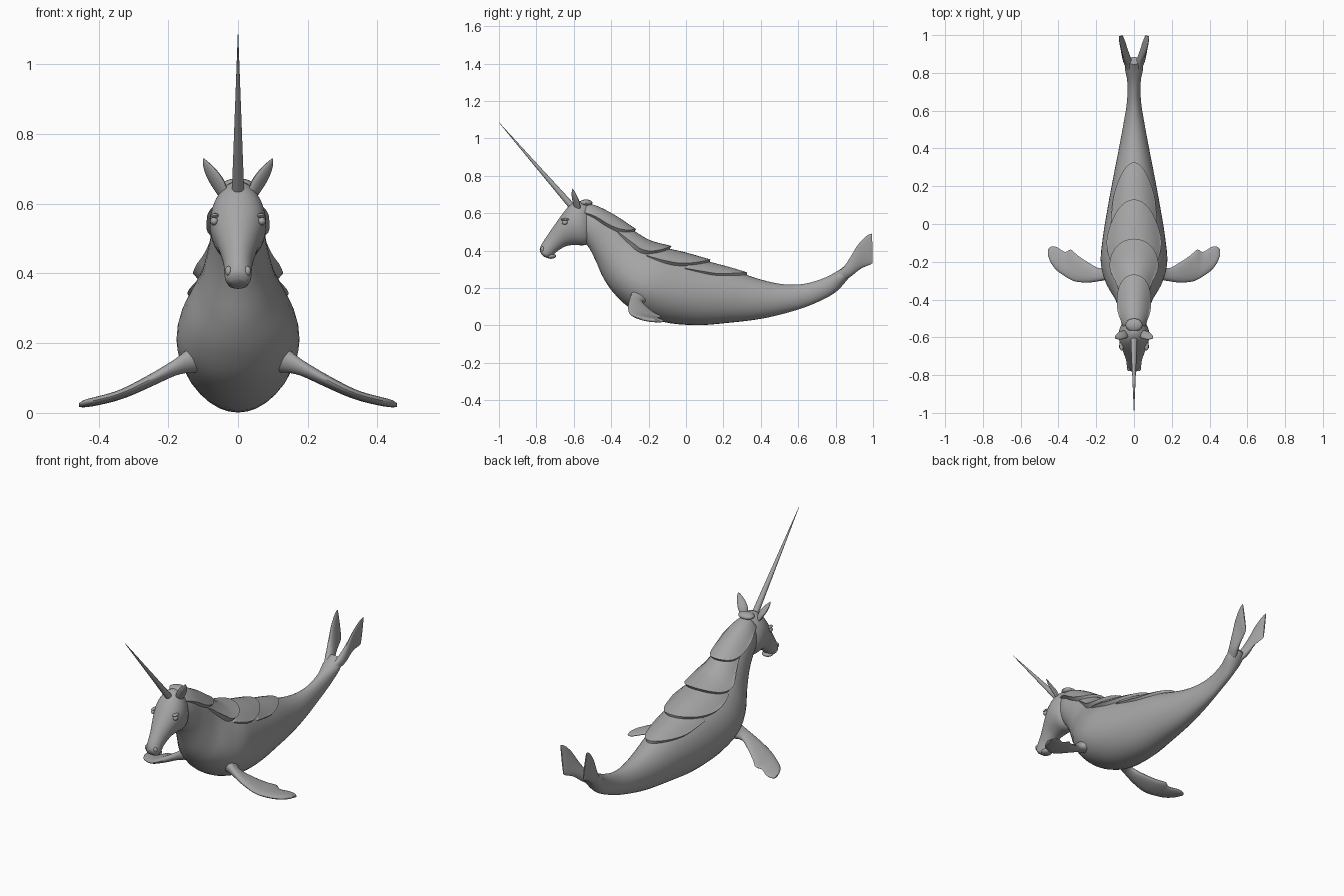
import bpy, bmesh, math
from mathutils import Vector

if "Cube" in bpy.data.objects:
    bpy.data.objects.remove(bpy.data.objects["Cube"])

grey = bpy.data.materials.new("slate grey")
grey.diffuse_color = (0.38, 0.38, 0.38, 1)
grey.use_nodes = True
grey.node_tree.nodes["Principled BSDF"].inputs["Base Color"].default_value = grey.diffuse_color
X, Z = Vector((1, 0, 0)), Vector((0, 0, 1))


def finish(name, bm, angle=40, recalc=True):
    """Turn a bmesh into a smooth shaded object."""
    if recalc:
        bmesh.ops.recalc_face_normals(bm, faces=bm.faces)
    me = bpy.data.meshes.new(name)
    bm.to_mesh(me)
    bm.free()
    me.materials.append(grey)
    ob = bpy.data.objects.new(name, me)
    bpy.context.collection.objects.link(ob)
    bpy.ops.object.select_all(action='DESELECT')
    ob.select_set(True)
    bpy.context.view_layer.objects.active = ob
    bpy.ops.object.shade_smooth_by_angle(angle=math.radians(angle))
    return ob


def blend(rows, s):
    """Catmull-Rom interpolation between section rows."""
    s = min(max(s, 0), len(rows) - 1)
    i = min(int(s), len(rows) - 2)
    t = s - i
    p = [rows[min(max(i + k, 0), len(rows) - 1)] for k in (-1, 0, 1, 2)]
    return [b + 0.5 * t * (c - a + t * (2 * a - 5 * b + 4 * c - d + t * (3 * (b - c) + d - a)))
            for a, b, c, d in zip(*p)]


def surface(rows, s, a, axis=X):
    """Point on an egg-shaped section, and the middle of that section."""
    r = blend(rows, s)
    top, bot, w, f = Vector(r[0:3]), Vector(r[3:6]), r[6], r[7]
    c = math.cos(a)
    h = f + (1 - f) * c if c > 0 else f + f * c
    return bot.lerp(top, h) + axis * (w * math.sin(a)), bot.lerp(top, f)


def loft(name, rows, axis=X, steps=4, sides=32):
    bm = bmesh.new()
    n = (len(rows) - 1) * steps
    rings = [[bm.verts.new(surface(rows, i / steps, math.tau * k / sides, axis)[0])
              for k in range(sides)] for i in range(n + 1)]
    for r0, r1 in zip(rings, rings[1:]):
        for k in range(sides):
            j = (k + 1) % sides
            bm.faces.new((r0[k], r0[j], r1[j], r1[k]))
    bm.faces.new(rings[0])
    bm.faces.new(rings[-1])
    return finish(name, bm)


def central(data):
    """Sections on the middle plane: top y z, bottom y z, half width, widest height."""
    return [(0, ty, tz, 0, by, bz, w, f) for ty, tz, by, bz, w, f in data]


# Body from neck to tail
body = central([
    (-.56, .655, -.60, .48, .05, .5), (-.48, .63, -.53, .43, .072, .5),
    (-.38, .57, -.485, .35, .085, .5), (-.28, .495, -.44, .25, .11, .45),
    (-.20, .44, -.375, .16, .15, .42), (-.10, .405, -.28, .08, .176, .42),
    (0, .375, -.13, .02, .165, .45), (.12, .335, .05, .001, .14, .48),
    (.25, .295, .22, .013, .112, .5), (.40, .245, .40, .035, .08, .5),
    (.52, .22, .55, .07, .055, .5), (.63, .222, .67, .11, .037, .5),
    (.73, .25, .79, .17, .036, .5), (.80, .285, .855, .235, .048, .5),
    (.845, .315, .885, .275, .03, .5)])
loft("body", body)

# Horse-like head
head = central([
    (-.53, .655, -.50, .48, .05, .5), (-.575, .665, -.52, .44, .073, .5),
    (-.615, .648, -.55, .428, .081, .52), (-.65, .61, -.60, .43, .076, .55),
    (-.69, .555, -.645, .422, .06, .55), (-.735, .49, -.69, .395, .044, .5),
    (-.770, .437, -.712, .372, .039, .5), (-.782, .405, -.735, .36, .036, .5),
    (-.775, .382, -.757, .366, .02, .5)])
loft("head", head)


def blob(name, loc, size):
    bm = bmesh.new()
    bmesh.ops.create_uvsphere(bm, u_segments=16, v_segments=10, radius=1)
    for v in bm.verts:
        v.co = Vector(loc) + Vector(a * b for a, b in zip(v.co, size))
    return finish(name, bm)


blob("lower_lip", (0, -.722, .37), (.03, .028, .014))


# Back plates: overlapping raised tiles that follow the body surface
def plate(name, s0, s1, spread, thick, rows=14, cols=20):
    bm = bmesh.new()
    grid = []
    for i in range(rows + 2):
        t = min(i / rows, 1)
        line = []
        for k in range(-1, cols + 2):
            v = math.sin(math.pi / 2 * (2 * min(max(k, 0), cols) / cols - 1))
            end = s0 + (s1 - s0) * (.4 + .6 * math.sqrt(max(0, 1 - v * v)))
            p, mid = surface(body, s0 + (end - s0) * t, v * spread)
            rim = i in (0, rows + 1) or k in (-1, cols + 1)
            lift = -.01 if rim else thick * (.2 + .8 * t)
            line.append(bm.verts.new(p + (p - mid).normalized() * lift))
        grid.append(line)
    for a, b in zip(grid, grid[1:]):
        for k in range(len(a) - 1):
            bm.faces.new((a[k], b[k], b[k + 1], a[k + 1]))
    bm.normal_update()
    if sum(f.normal.z for f in bm.faces) < 0:
        bmesh.ops.reverse_faces(bm, faces=bm.faces)
    return finish(name, bm, 50, False)


for n, (s0, s1, spread, thick) in enumerate([
        (.3, 3.0, 1.1, .024), (2.3, 5.1, .9, .026),
        (4.2, 7.05, .85, .02), (6.1, 8.5, .85, .014)]):
    plate("back_plate_%d" % (n + 1), s0, s1, spread, thick)

# Horn: long slim cone
bm = bmesh.new()
base, tip = Vector((0, -.600, .625)), Vector((0, -1, 1.085))
bmesh.ops.create_cone(bm, cap_ends=True, segments=20, radius1=.018, radius2=.0008,
                      depth=(tip - base).length)
turn = (tip - base).to_track_quat('Z', 'Y')
for v in bm.verts:
    v.co = turn @ v.co + (base + tip) / 2
finish("horn", bm)

# Forelock tuft behind the ears
blob("forelock", (0, -.535, .655), (.045, .035, .018))

for side, m in (("left", 1), ("right", -1)):
    # Eyes with lids, and nostrils
    blob(side + "_eye", (m * .068, -.648, .55), (.012, .016, .012))
    blob(side + "_brow", (m * .066, -.645, .566), (.012, .024, .007))
    blob(side + "_nostril", (m * .027, -.768, .407), (.010, .010, .014))

    # Ear: leaf shape leaning outward
    ear = [(m * .030, -.592, .640, m * .058, -.570, .625, .014, .5),
           (m * .040, -.600, .668, m * .078, -.575, .655, .015, .5),
           (m * .062, -.607, .698, m * .092, -.585, .682, .011, .5),
           (m * .085, -.608, .720, m * .100, -.595, .708, .006, .5),
           (m * .099, -.606, .731, m * .101, -.605, .729, .001, .5)]
    loft(side + "_ear", ear, Vector((0, 1, .2)).normalized(), 3, 16)

    # Flipper: x, z, front y, back y, half thickness
    fins = [(.10, .165, -.29, -.17, .05), (.14, .15, -.295, -.205, .036),
            (.18, .13, -.302, -.235, .024), (.24, .098, -.31, -.205, .019),
            (.30, .068, -.306, -.165, .016), (.335, .053, -.295, -.135, .014),
            (.365, .043, -.277, -.148, .013), (.41, .032, -.245, -.122, .012),
            (.44, .026, -.205, -.12, .010), (.456, .022, -.165, -.135, .004)]
    loft(side + "_flipper", [(m * x, yf, z + .004, m * x, yb, z - .004, w, .65)
                             for x, z, yf, yb, w in fins], Z, 3, 20)

    # Tail fluke: upright blade spreading toward the tip
    fluke = [(.80, .275, .86, .245, .020, .020, .022),
             (.845, .315, .89, .268, .038, .034, .022),
             (.885, .375, .93, .300, .055, .042, .016),
             (.92, .432, .96, .315, .066, .048, .011),
             (.965, .478, .985, .325, .076, .056, .008),
             (.995, .491, .998, .333, .080, .060, .003)]
    loft(side + "_fluke", [(m * xt, ty, tz, m * xb, by, bz, w, .5)
                           for ty, tz, by, bz, xt, xb, w in fluke], X, 4, 20)
